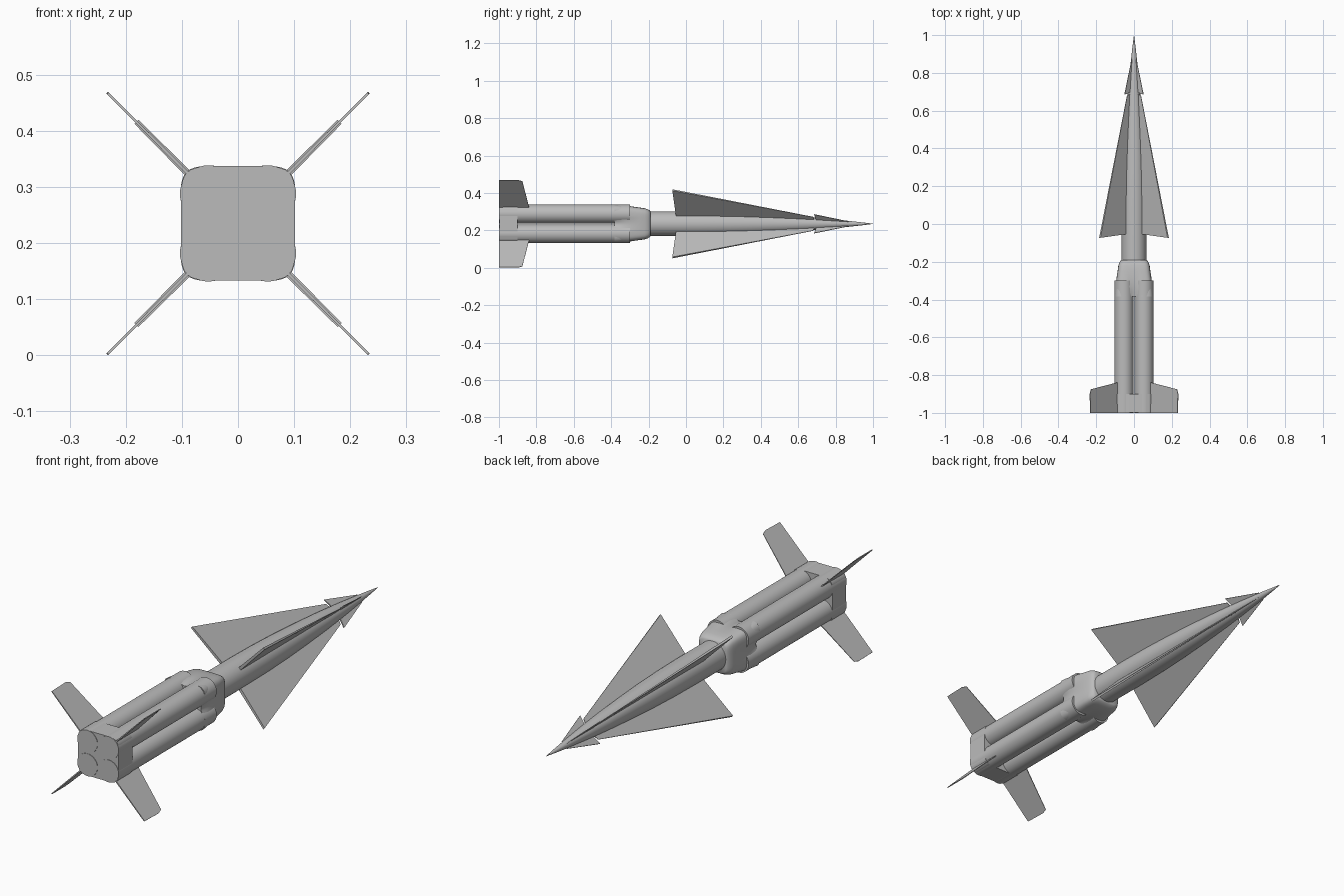
import bpy, bmesh, math
from mathutils import Vector

if "Cube" in bpy.data.objects:
    bpy.data.objects.remove(bpy.data.objects["Cube"])

ZC = 0.235  # height of the long axis

grey = bpy.data.materials.new("light grey")
grey.diffuse_color = (0.5, 0.5, 0.5, 1)
grey.use_nodes = True
grey.node_tree.nodes["Principled BSDF"].inputs["Base Color"].default_value = grey.diffuse_color


def finish(name, bm, angle=35):
    bmesh.ops.recalc_face_normals(bm, faces=bm.faces[:])
    me = bpy.data.meshes.new(name)
    bm.to_mesh(me)
    bm.free()
    me.materials.append(grey)
    ob = bpy.data.objects.new(name, me)
    bpy.context.collection.objects.link(ob)
    bpy.ops.object.select_all(action='DESELECT')
    ob.select_set(True)
    bpy.context.view_layer.objects.active = ob
    bpy.ops.object.shade_smooth_by_angle(angle=math.radians(angle))
    return ob


def loft(name, sections, radius, n=48, cx=0, cz=ZC, angle=35):
    """Skin rings along y; radius(t, *params) gives the outline."""
    bm = bmesh.new()
    rings = []
    for y, *params in sections:
        ring = []
        for i in range(n):
            t = 2 * math.pi * i / n
            r = radius(t, *params)
            ring.append(bm.verts.new((cx + r * math.cos(t), y, cz + r * math.sin(t))))
        rings.append(ring)
    for a, b in zip(rings, rings[1:]):
        for i in range(n):
            j = (i + 1) % n
            bm.faces.new((a[i], a[j], b[j], b[i]))
    bm.faces.new(rings[0])
    bm.faces.new(rings[-1])
    return finish(name, bm, angle)


def circle(t, r):
    return r


def rounded_square(t, h, dip=0, p=6):
    # rounded square outline, optionally dented in the middle of each side
    c, s = abs(math.cos(t)), abs(math.sin(t))
    return h / (c ** p + s ** p) ** (1 / p) * (1 - dip * max(0, math.cos(4 * t)))


def fin_set(name, outline):
    """Four diagonal fins from (radius, y, half thickness) corners."""
    for k in range(4):
        a = math.radians(45 + 90 * k)
        out = Vector((math.cos(a), 0, math.sin(a)))
        side = Vector((-math.sin(a), 0, math.cos(a)))
        bm = bmesh.new()
        faces = []
        for sgn in (1, -1):
            faces.append([bm.verts.new(out * r + side * t * sgn + Vector((0, y, ZC)))
                          for r, y, t in outline])
            bm.faces.new(faces[-1])
        m = len(outline)
        for i in range(m):
            j = (i + 1) % m
            bm.faces.new((faces[0][i], faces[0][j], faces[1][j], faces[1][i]))
        finish(f"{name}_{k + 1}", bm, 30)


# four booster tubes
for i, (sx, sz) in enumerate(((1, 1), (-1, 1), (-1, -1), (1, -1))):
    loft(f"booster_tube_{i + 1}", [(-1.0, 0.0505), (-0.3, 0.0505)], circle, 40,
         sx * 0.053, ZC + sz * 0.053)

# tail shroud around the tubes
loft("tail_shroud", [(-0.998, 0.102), (-0.9, 0.102)], rounded_square, 96)

# adapter between the booster cluster and the upper stage
loft("stage_adapter", [(-0.383, 0.103, 0.2), (-0.36, 0.1015, 0.15), (-0.33, 0.098, 0.08),
                       (-0.29, 0.093, 0.025), (-0.25, 0.087, 0), (-0.22, 0.083, 0),
                       (-0.205, 0.078, 0), (-0.195, 0.072, 0), (-0.19, 0.066, 0)],
     rounded_square, 96, angle=40)

# upper stage body with long pointed nose
loft("missile_body", [(-0.25, 0.066), (0.0, 0.066), (0.15, 0.064), (0.3, 0.059),
                      (0.45, 0.051), (0.6, 0.041), (0.72, 0.031), (0.85, 0.018),
                      (0.94, 0.008), (1.0, 0.0005)], circle, 48)

# large delta wings
fin_set("delta_wing", [(0.02, 0.69, 0.003), (0.052, 0.68, 0.001),
                       (0.256, -0.073, 0.005), (0.03, -0.05, 0.007)])

# small nose fins
fin_set("nose_fin", [(0.012, 0.87, 0.001), (0.018, 0.87, 0.001),
                     (0.071, 0.685, 0.002), (0.02, 0.7, 0.004)])

# tail fins
fin_set("tail_fin", [(0.1, -0.832, 0.002), (0.13, -0.84, 0.002), (0.322, -0.875, 0.001),
                     (0.33, -0.90, 0.002), (0.328, -1.0, 0.002), (0.1, -1.0, 0.003)])
